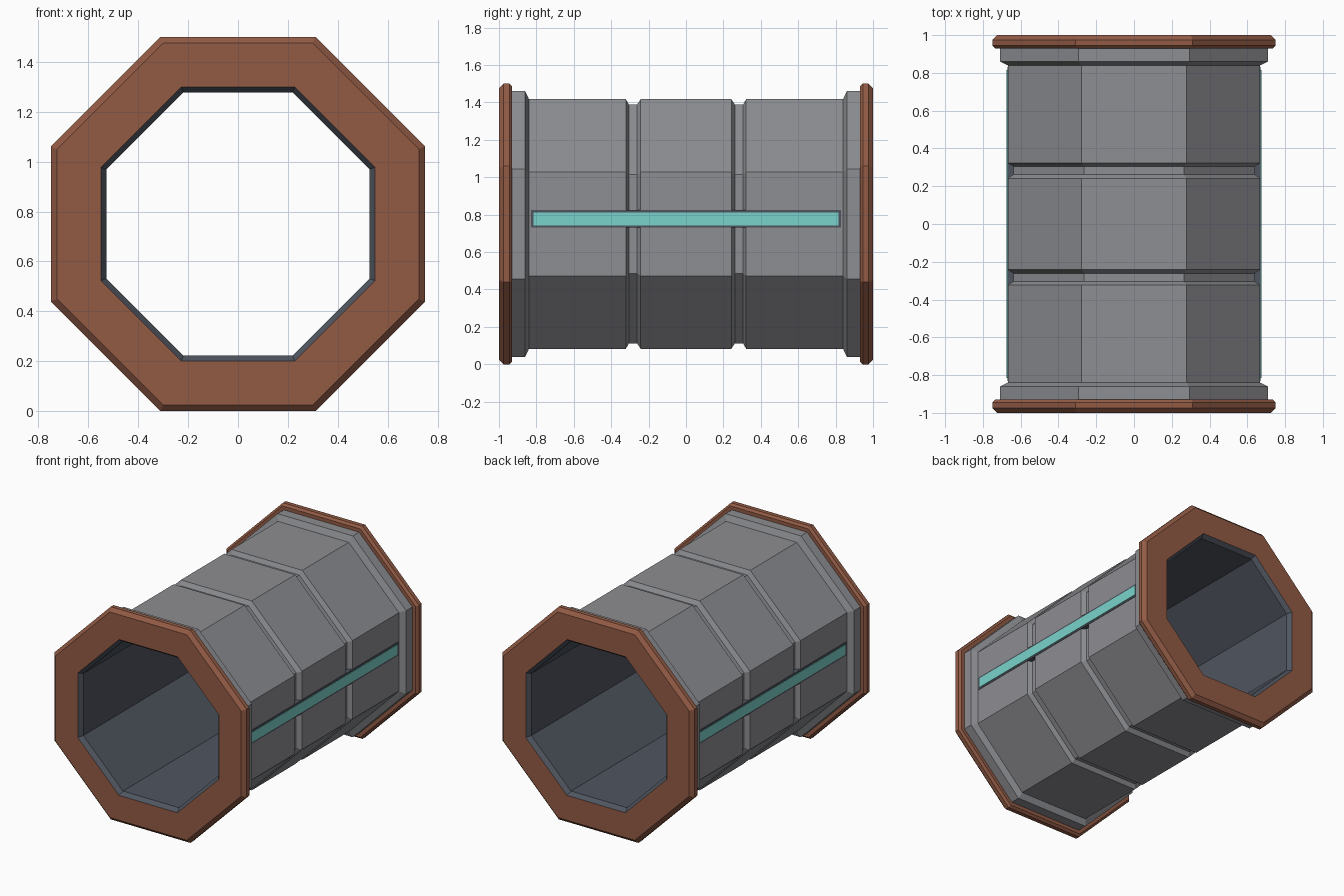
import bpy, bmesh, math

if "Cube" in bpy.data.objects:
    bpy.data.objects.remove(bpy.data.objects["Cube"])

CZ = 0.75                                   # height of the tube axis
K = 1 / math.cos(math.pi / 8)               # apothem -> corner radius


def srgb(hexcode):
    vals = [int(hexcode[i:i + 2], 16) / 255 for i in (0, 2, 4)]
    return [v / 12.92 if v <= 0.04045 else ((v + 0.055) / 1.055) ** 2.4 for v in vals] + [1]


def material(name, hexcode):
    m = bpy.data.materials.new(name)
    m.diffuse_color = srgb(hexcode)
    m.use_nodes = True
    m.node_tree.nodes["Principled BSDF"].inputs["Base Color"].default_value = m.diffuse_color
    return m


GREY = material("steel grey", "8d8e92")
BROWN = material("rust brown", "925b45")
SLATE = material("dark slate", "4f555f")
TEAL = material("teal light", "7ad3cc")


def finish(name, bm, mat):
    me = bpy.data.meshes.new(name)
    bm.to_mesh(me)
    bm.free()
    me.materials.append(mat)
    ob = bpy.data.objects.new(name, me)
    bpy.context.collection.objects.link(ob)


def octagon_sweep(name, profile, mat):
    """Turn an (apothem, y) profile round the y axis in eight flat sides."""
    bm = bmesh.new()
    rings = []
    for r, y in profile:
        angles = [math.pi / 8 + k * math.pi / 4 for k in range(8)]
        rings.append([bm.verts.new((r * K * math.cos(a), y, CZ + r * K * math.sin(a)))
                      for a in angles])
    for a, b in zip(rings, rings[1:]):
        for k in range(8):
            n = (k + 1) % 8
            bm.faces.new((a[k], b[k], b[n], a[n]))
    finish(name, bm, mat)


def box(name, lo, hi, mat):
    bm = bmesh.new()
    bmesh.ops.create_cube(bm, size=1)
    for v in bm.verts:
        v.co = [(l + h) / 2 + c * (h - l) for l, h, c in zip(lo, hi, v.co)]
    finish(name, bm, mat)


def mirrored(half):
    return half + [(r, -y) for r, y in reversed(half)]


# outer shell with stepped collars and two grooves
octagon_sweep("outer_shell", mirrored([
    (0.71, -0.935), (0.71, -0.86), (0.668, -0.84),
    (0.668, -0.322), (0.638, -0.305), (0.638, -0.262), (0.668, -0.242)]), GREY)

# inner lining with a bevelled lip at each mouth
octagon_sweep("inner_lining", mirrored([(0.55, 1.0), (0.528, 0.97)]), SLATE)

# bevelled end flanges
flange = [(0.55, -1.0), (0.725, -1.0), (0.75, -0.975), (0.75, -0.945),
          (0.735, -0.93), (0.70, -0.93)]
octagon_sweep("front_flange", flange, BROWN)
octagon_sweep("back_flange", [(r, -y) for r, y in reversed(flange)], BROWN)

# light strips in dark frames on both sides
for side, s in (("right", 1), ("left", -1)):
    def span(a, b):
        return sorted((s * a, s * b))
    x0, x1 = span(0.62, 0.671)
    box(side + "_strip_frame", (x0, -0.83, 0.73), (x1, 0.83, 0.825), SLATE)
    x0, x1 = span(0.66, 0.674)
    box(side + "_light_strip", (x0, -0.815, 0.742), (x1, 0.815, 0.812), TEAL)
